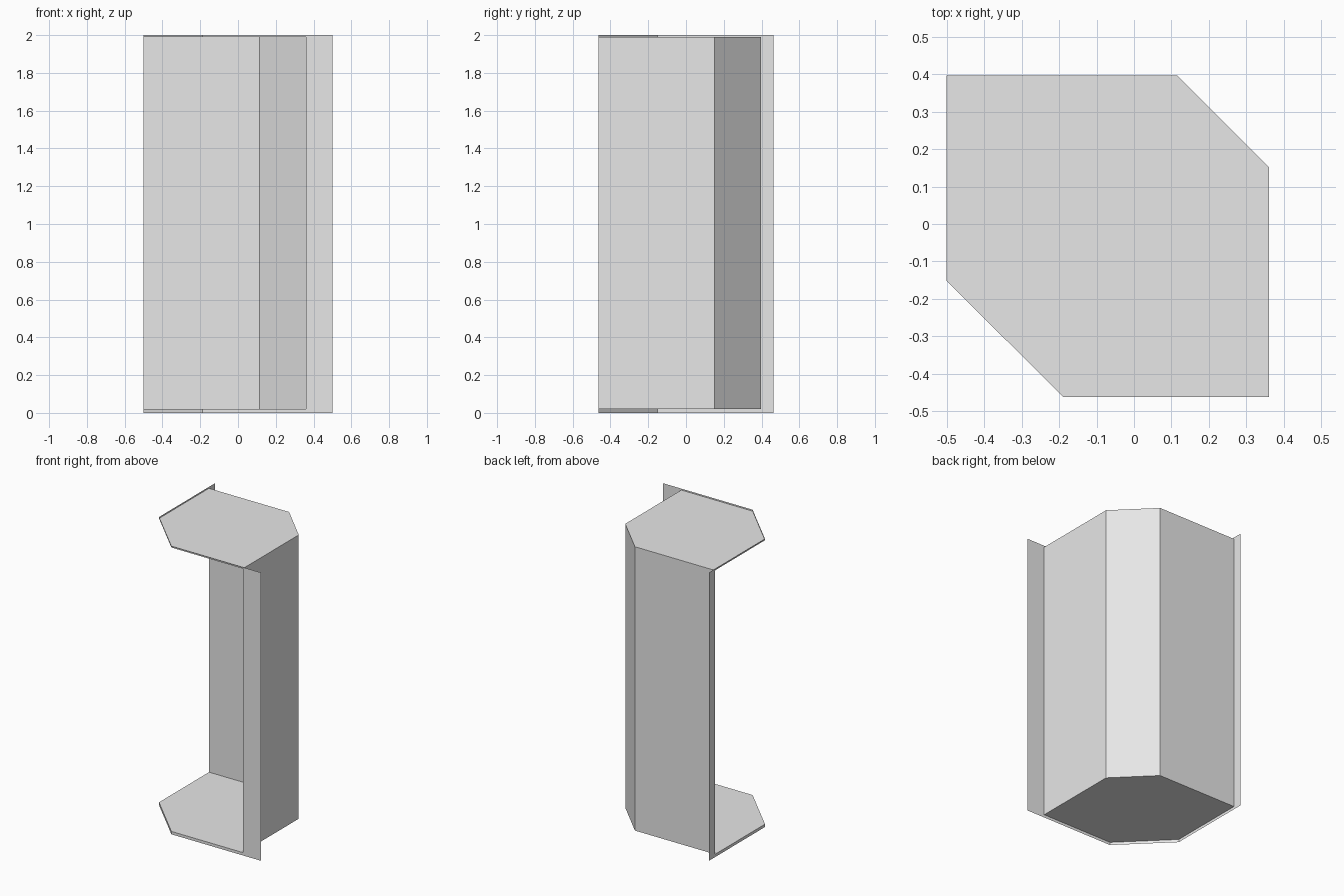
import bpy

if "Cube" in bpy.data.objects:
    bpy.data.objects.remove(bpy.data.objects["Cube"])

# One flat grey for the whole sheet-metal shell
grey = bpy.data.materials.new("light grey")
grey.diffuse_color = (0.8, 0.8, 0.8, 1)
grey.use_nodes = True
grey.node_tree.nodes["Principled BSDF"].inputs["Base Color"].default_value = grey.diffuse_color

H = 2.0                 # full height
FLOOR, ROOF = 0.02, 1.99

# Plan outline, starting at the back left corner
BL, B, R = (-0.5, 0.396), (0.115, 0.396), (0.36, 0.152)
FR, F, L = (0.36, -0.462), (-0.188, -0.462), (-0.5, -0.152)


def make(name, verts, faces):
    mesh = bpy.data.meshes.new(name)
    mesh.from_pydata(verts, [], faces)
    mesh.materials.append(grey)
    obj = bpy.data.objects.new(name, mesh)
    bpy.context.collection.objects.link(obj)
    return obj


def strip(name, path, z0, z1):
    """Thin vertical sheet following a plan path."""
    n = len(path)
    verts = [(x, y, z) for z in (z0, z1) for x, y in path]
    faces = [(i + 1, i, i + n, i + n + 1) for i in range(n - 1)]
    return make(name, verts, faces)


def panel(name, z, up):
    """Horizontal six-sided sheet."""
    outline = [BL, B, R, FR, F, L]
    order = list(range(6))
    if up:
        order.reverse()
    return make(name, [(x, y, z) for x, y in outline], [order])


# Back, chamfered corner and right walls
strip("walls", [BL, B, R, FR], FLOOR, ROOF)

# Floor and roof, each with a small lip along the open sides
panel("floor", FLOOR, False)
panel("roof", ROOF, True)
strip("floor_lip", [FR, F, L, BL], 0, FLOOR)
strip("roof_lip", [FR, F, L, BL], ROOF, H)

# Full-height mounting flanges beside the opening
strip("right_flange", [(0.5, FR[1]), FR], 0, H)
strip("left_flange", [BL, (BL[0], 0.462)], 0, H)
